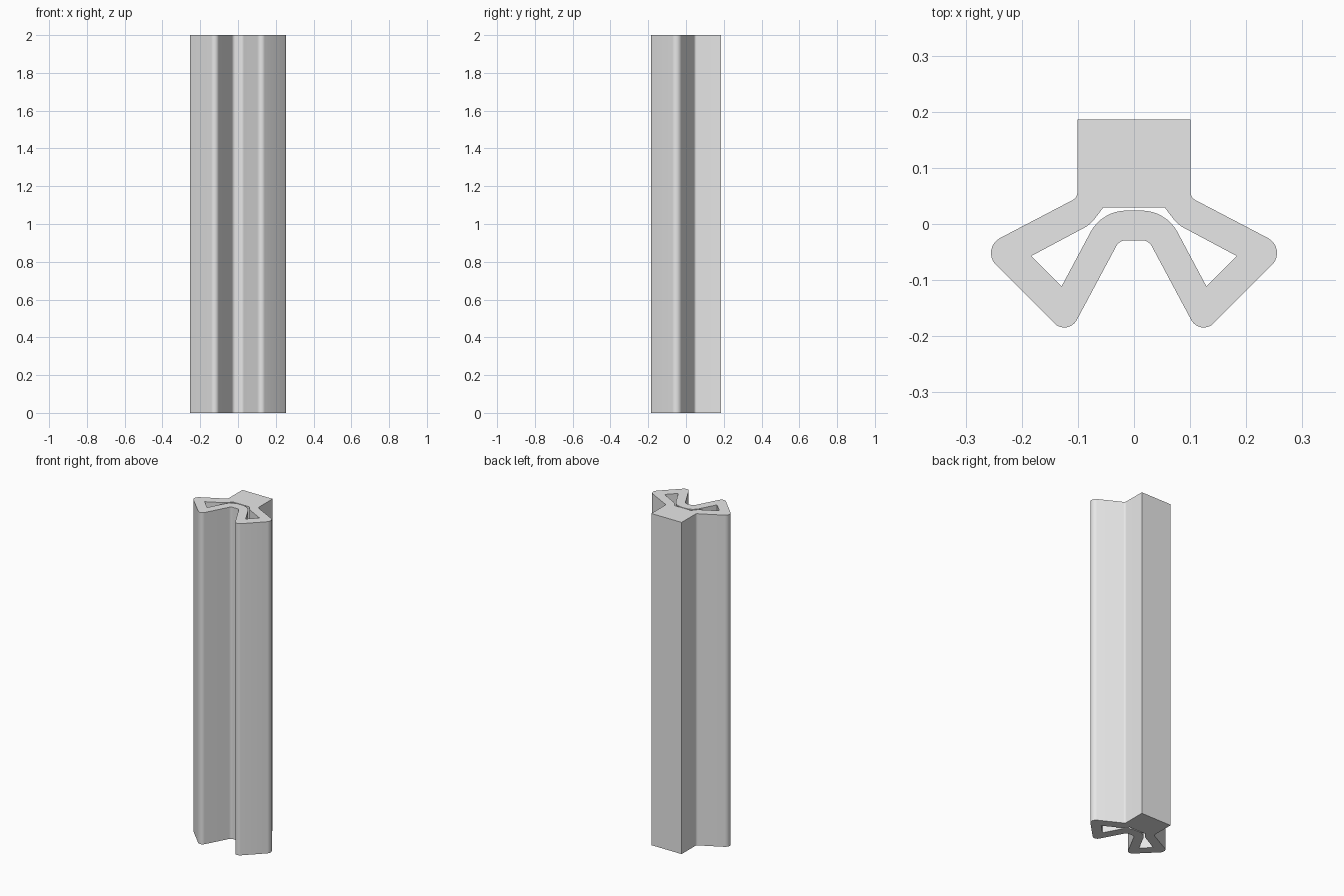
import bpy
import bmesh
import math
from mathutils import Vector

cube = bpy.data.objects.get("Cube")
if cube:
    bpy.data.objects.remove(cube, do_unlink=True)

HEIGHT = 2.0


def fillet(prev, corner, nxt, radius, steps=8):
    """Replace a sharp corner with a tangent arc."""
    if radius == 0:
        return [corner]
    a, b = (prev - corner).normalized(), (nxt - corner).normalized()
    half = a.angle(b) / 2
    start = corner + a * radius / math.tan(half)
    end = corner + b * radius / math.tan(half)
    centre = corner + (a + b).normalized() * radius / math.sin(half)
    u, v = start - centre, end - centre
    sweep = u.angle(v)
    return [centre + (u * math.sin(sweep * (1 - i / steps))
                      + v * math.sin(sweep * i / steps)) / math.sin(sweep)
            for i in range(steps + 1)]


def mirrored_loop(half):
    """Mirror the (x, y, radius) corners across x and round them."""
    corners = half + [(-x, y, r) for x, y, r in reversed(half)]
    pts = [Vector((x, y, 0)) for x, y, r in corners]
    loop = []
    for i, (x, y, r) in enumerate(corners):
        loop += fillet(pts[i - 1], pts[i], pts[(i + 1) % len(pts)], r)
    return loop


# Outline: mounting block, slanted arm, tip, foot, arch underside
outline = mirrored_loop([
    (0.101, 0.186, 0), (0.101, 0.047, 0.015), (0.275, -0.044, 0.03),
    (0.118, -0.201, 0.025), (0.026, -0.029, 0.02),
])
# Hollow: block underside, arm inside, tip, foot, arch top
hollow = mirrored_loop([
    (0.055, 0.029, 0), (0.078, -0.001, 0.055), (0.183, -0.057, 0),
    (0.129, -0.111, 0), (0.057, 0.024, 0.073),
])

# Extrude the hollow section to full height
bm = bmesh.new()
for loop in (outline, hollow):
    verts = [bm.verts.new(p) for p in loop]
    for i, v in enumerate(verts):
        bm.edges.new((verts[i - 1], v))
bmesh.ops.triangle_fill(bm, use_beauty=True, edges=bm.edges[:],
                        normal=Vector((0, 0, 1)))
extruded = bmesh.ops.extrude_face_region(bm, geom=bm.faces[:],
                                         use_keep_orig=True)
top = [g for g in extruded["geom"] if isinstance(g, bmesh.types.BMVert)]
bmesh.ops.translate(bm, verts=top, vec=(0, 0, HEIGHT))
bmesh.ops.recalc_face_normals(bm, faces=bm.faces[:])

mesh = bpy.data.meshes.new("seal_strip")
bm.to_mesh(mesh)
bm.free()
strip = bpy.data.objects.new("seal_strip", mesh)
bpy.context.collection.objects.link(strip)

# Plain grey material
grey = bpy.data.materials.new("light_grey")
grey.use_nodes = True
colour = (0.8, 0.8, 0.8, 1)
grey.diffuse_color = colour
grey.node_tree.nodes["Principled BSDF"].inputs["Base Color"].default_value = colour
mesh.materials.append(grey)

# Smooth the rounded corners, keep the rest sharp
bpy.ops.object.select_all(action="DESELECT")
strip.select_set(True)
bpy.context.view_layer.objects.active = strip
bpy.ops.object.shade_smooth_by_angle(angle=math.radians(20))
